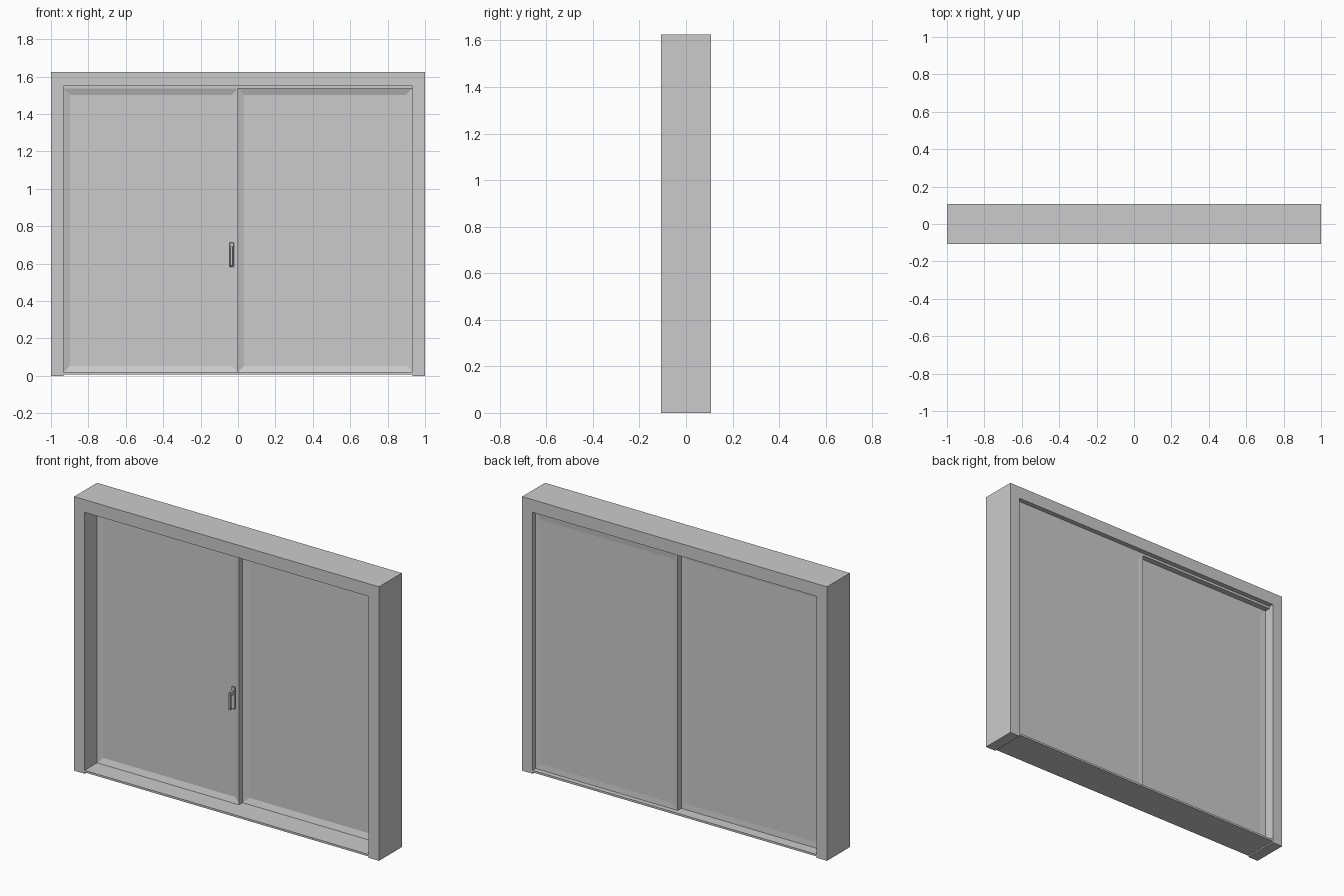
import bpy, bmesh

if "Cube" in bpy.data.objects:
    bpy.data.objects.remove(bpy.data.objects["Cube"])

grey = bpy.data.materials.new("light_grey")
grey.diffuse_color = (0.6, 0.6, 0.6, 1)
grey.use_nodes = True
grey.node_tree.nodes["Principled BSDF"].inputs["Base Color"].default_value = grey.diffuse_color


def finish(name, bm):
    bmesh.ops.recalc_face_normals(bm, faces=bm.faces)
    me = bpy.data.meshes.new(name)
    bm.to_mesh(me)
    bm.free()
    me.materials.append(grey)
    ob = bpy.data.objects.new(name, me)
    bpy.context.collection.objects.link(ob)
    return ob


def box(name, x0, x1, y0, y1, z0, z1, bevel=0):
    bm = bmesh.new()
    bmesh.ops.create_cube(bm, size=1)
    for v in bm.verts:
        v.co = ((x0 + x1) / 2 + v.co.x * (x1 - x0),
                (y0 + y1) / 2 + v.co.y * (y1 - y0),
                (z0 + z1) / 2 + v.co.z * (z1 - z0))
    if bevel:
        bmesh.ops.bevel(bm, geom=bm.edges[:], offset=bevel, segments=1, affect='EDGES')
    return finish(name, bm)


def sash(name, x0, x1, y0, y1, z0, z1, border):
    """Panel whose front and back faces are inset to leave a border around the pane."""
    bm = bmesh.new()
    bmesh.ops.create_cube(bm, size=1)
    for v in bm.verts:
        v.co = (x0 if v.co.x < 0 else x1, y0 if v.co.y < 0 else y1, z0 if v.co.z < 0 else z1)
    bm.normal_update()
    for sign, depth in ((-1, 0.012), (1, 0.003)):
        face = next(f for f in bm.faces if f.normal.y * sign > 0.9)
        bmesh.ops.inset_region(bm, faces=[face], thickness=border)
        for v in face.verts:
            v.co.y -= sign * depth
    return finish(name, bm)


# Outer frame: two jambs and head as one extruded profile
D = 0.107
IN, HEAD, TOP = 0.932, 1.55, 1.625
profile = [(-1, 0), (-1, TOP), (1, TOP), (1, 0),
           (IN, 0), (IN, HEAD), (-IN, HEAD), (-IN, 0)]
bm = bmesh.new()
f = bm.faces.new([bm.verts.new((x, -D, z)) for x, z in profile])
new = bmesh.ops.extrude_face_region(bm, geom=[f])["geom"]
for v in new:
    if isinstance(v, bmesh.types.BMVert):
        v.co.y = D
finish("outer_frame", bm)

# Sill and head track
box("sill", -IN, IN, -D, D, 0.008, 0.02)
box("head_track", -IN, IN, 0.010, 0.078, 1.535, HEAD)

# Sliding sashes, one behind the other
sash("left_sash", -IN, 0, 0.010, 0.044, 0.02, 1.535, 0.047)
sash("right_sash", 0, IN, 0.044, 0.078, 0.02, 1.535, 0.047)

# Handle on the left sash
box("handle_plate", -0.046, -0.022, 0.003, 0.012, 0.582, 0.712, 0.002)
box("handle_spindle", -0.041, -0.027, -0.022, 0.004, 0.672, 0.692)
box("handle_lever", -0.041, -0.027, -0.032, -0.020, 0.588, 0.692, 0.002)
